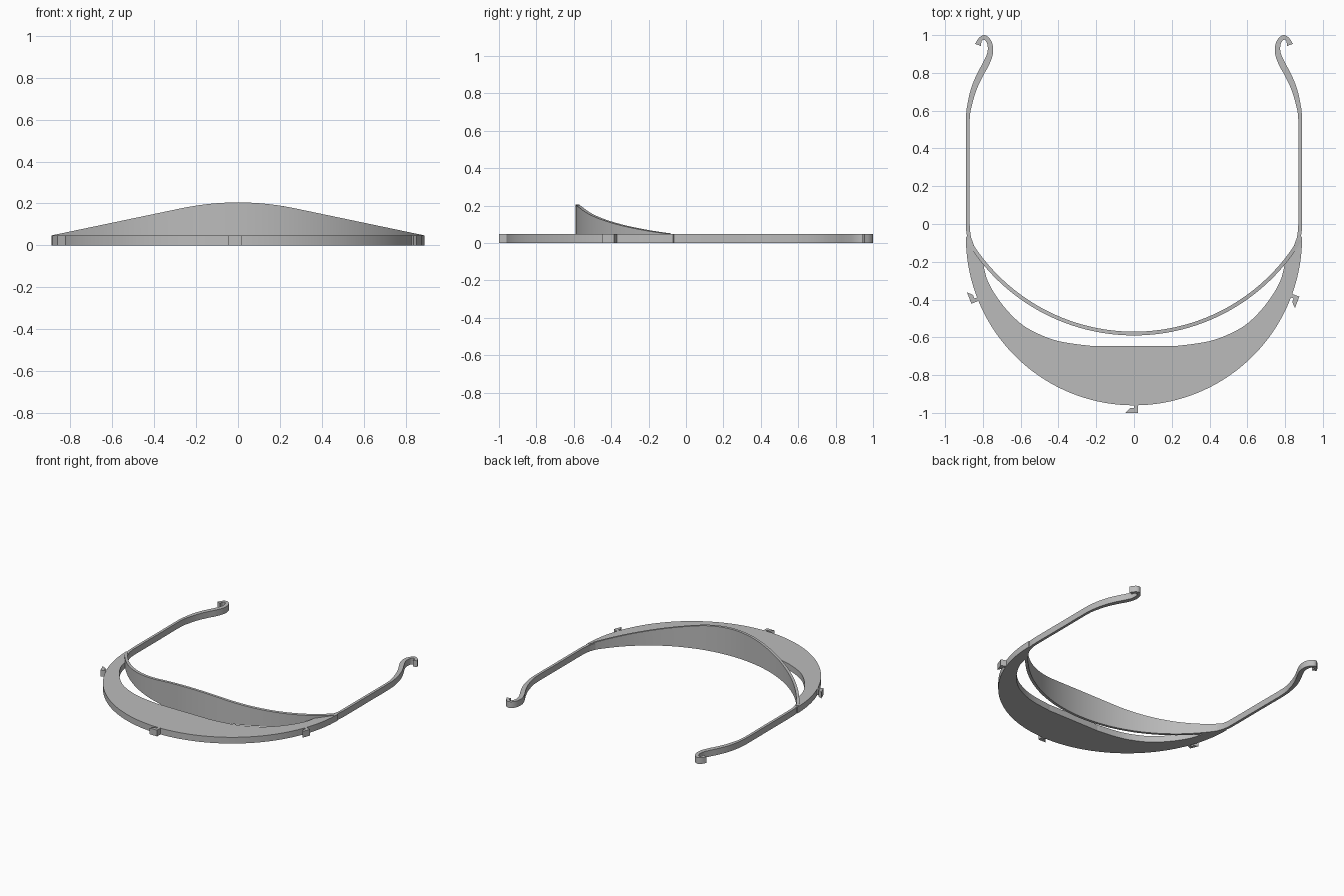
import bpy, bmesh
from math import sin, cos, radians
from mathutils import Vector, Matrix

cube = bpy.data.objects.get("Cube")
if cube:
    bpy.data.objects.remove(cube, do_unlink=True)

THICK = 0.0475          # height of the flat parts
RIM_Y, RIM_R = -0.07, 0.89

grey = bpy.data.materials.new("plain grey plastic")
grey.use_nodes = True
grey.diffuse_color = (0.5, 0.5, 0.5, 1)
grey.node_tree.nodes["Principled BSDF"].inputs["Base Color"].default_value = (0.5, 0.5, 0.5, 1)


def finish(name, bm):
    bmesh.ops.recalc_face_normals(bm, faces=bm.faces)
    mesh = bpy.data.meshes.new(name)
    bm.to_mesh(mesh)
    bm.free()
    mesh.materials.append(grey)
    obj = bpy.data.objects.new(name, mesh)
    bpy.context.collection.objects.link(obj)
    bpy.ops.object.select_all(action='DESELECT')
    obj.select_set(True)
    bpy.context.view_layer.objects.active = obj
    bpy.ops.object.shade_smooth_by_angle(angle=radians(30))
    return obj


def spline(points, steps):
    """Smooth curve through the points."""
    p = [Vector(q) for q in points]
    p = [2 * p[0] - p[1]] + p + [2 * p[-1] - p[-2]]
    out = []
    for a, b, c, d in zip(p, p[1:], p[2:], p[3:]):
        for i in range(steps):
            t = i / steps
            out.append(b + (c - a) * t / 2 + (2 * a - 5 * b + 4 * c - d) * t * t / 2
                       + (3 * b - a - 3 * c + d) * t ** 3 / 2)
    return out + [p[-2]]


def arc(radius, cy, half_angle, count):
    """Arc around the front, from +x to -x."""
    angles = [radians(half_angle * (1 - 2 * i / (count - 1))) for i in range(count)]
    return [Vector((radius * sin(a), cy - radius * cos(a))) for a in angles]


def strip(name, edge_a, edge_b, top=lambda x: THICK):
    """Solid strip between two plan edges, standing on the ground."""
    bm = bmesh.new()
    rings = [[bm.verts.new((p.x, p.y, z)) for p, z in
              ((a, 0), (b, 0), (b, top(b.x)), (a, top(a.x)))]
             for a, b in zip(edge_a, edge_b)]
    for r, s in zip(rings, rings[1:]):
        for i in range(4):
            j = (i + 1) % 4
            bm.faces.new((r[i], r[j], s[j], s[i]))
    bm.faces.new(rings[0])
    bm.faces.new(rings[-1])
    return finish(name, bm)


# Crescent visor plate
half = [(0.87, -0.05), (0.84, -0.13), (0.805, -0.19), (0.775, -0.3), (0.71, -0.41),
        (0.62, -0.51), (0.53, -0.57), (0.40, -0.62), (0.23, -0.645), (0.18, -0.646)]
inner = spline(half + [(-x, y) for x, y in reversed(half)], 5)
strip("visor_plate", arc(RIM_R, RIM_Y, 90, len(inner)), inner)


# Forehead band, tallest in the middle
def band_top(x):
    x = abs(x)
    if x < 0.28:
        return 0.205 - 0.03 * (x / 0.28) ** 2
    return max(THICK, 0.175 - 0.209 * (x - 0.28))


strip("forehead_band", arc(1.037, 0.447, 58.8, 65), arc(1.017, 0.447, 58.8, 65), band_top)

# Side arms ending in hooks: x, y, width along the centre line
path = [(0.863, -0.11, 0.02), (0.876, -0.05, 0.02), (0.88, 0.02, 0.02), (0.88, 0.3, 0.02),
        (0.88, 0.55, 0.02), (0.868, 0.64, 0.025), (0.846, 0.72, 0.03), (0.815, 0.79, 0.033),
        (0.785, 0.845, 0.034), (0.764, 0.895, 0.031), (0.76, 0.935, 0.028), (0.77, 0.969, 0.025),
        (0.793, 0.988, 0.024), (0.815, 0.975, 0.022), (0.826, 0.948, 0.032)]
centre = spline(path, 5)
for name, side in (("left_arm", 1), ("right_arm", -1)):
    edges = [], []
    for i, c in enumerate(centre):
        d = (centre[min(i + 1, len(centre) - 1)] - centre[max(i - 1, 0)]).xy.normalized()
        n = Vector((-d.y, d.x)) * c.z / 2
        for edge, p in zip(edges, (c.xy + n, c.xy - n)):
            edge.append(Vector((side * p.x, p.y)))
    strip(name, *edges)

# Three small shield lugs around the rim
lug = [(-0.045, -0.93), (0.02, -0.93), (0.02, -0.88), (0.0, -0.88), (0.0, -0.905), (-0.02, -0.905)]
for name, angle in (("front_lug", 0), ("left_lug", 69), ("right_lug", -69)):
    bm = bmesh.new()
    turn = Matrix.Rotation(radians(angle), 3, 'Z')
    face = bm.faces.new([bm.verts.new(turn @ Vector((x, y, 0)) + Vector((0, RIM_Y, 0)))
                         for x, y in lug])
    new = bmesh.ops.extrude_face_region(bm, geom=[face])["geom"]
    bmesh.ops.translate(bm, vec=(0, 0, THICK),
                        verts=[v for v in new if isinstance(v, bmesh.types.BMVert)])
    finish(name, bm)
